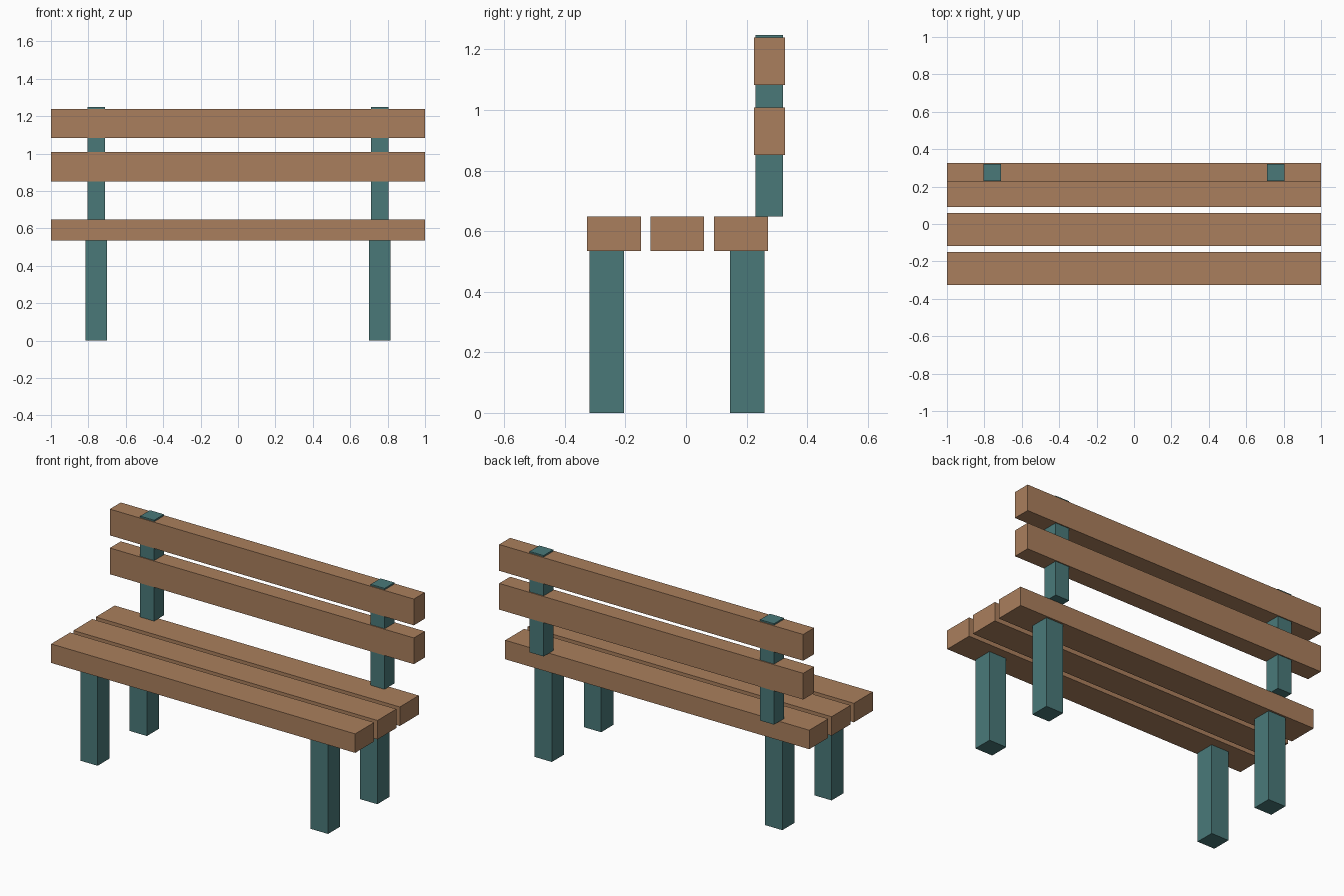
import bpy

cube = bpy.data.objects.get("Cube")
if cube:
    bpy.data.objects.remove(cube, do_unlink=True)


def make_material(name, rgb):
    mat = bpy.data.materials.new(name)
    mat.use_nodes = True
    color = (*rgb, 1.0)
    mat.diffuse_color = color
    mat.node_tree.nodes["Principled BSDF"].inputs["Base Color"].default_value = color
    return mat


def box(name, x, y, z, mat):
    """Box spanning the (low, high) ranges on each axis."""
    spans = (x, y, z)
    bpy.ops.mesh.primitive_cube_add(size=1, location=[(a + b) / 2 for a, b in spans])
    obj = bpy.context.object
    obj.name = obj.data.name = name
    obj.scale = [b - a for a, b in spans]
    bpy.ops.object.transform_apply(location=False, rotation=False, scale=True)
    obj.data.materials.append(mat)
    return obj


wood = make_material("warm wood", (0.402, 0.212, 0.109))
teal = make_material("teal metal", (0.067, 0.191, 0.191))

LENGTH = (-1.0, 1.0)
SEAT_BOTTOM, SEAT_TOP = 0.535, 0.648

# Three seat planks
for label, y in (("front", -0.238), ("middle", -0.029), ("rear", 0.181)):
    box(f"seat_plank_{label}", LENGTH, (y - 0.089, y + 0.089), (SEAT_BOTTOM, SEAT_TOP), wood)

# Two backrest planks
for label, z in (("lower", 0.93), ("upper", 1.161)):
    box(f"back_plank_{label}", LENGTH, (0.224, 0.327), (z - 0.078, z + 0.078), wood)

# Legs and backrest posts on both sides
for side, x in (("left", 0.758), ("right", -0.758)):
    for label, y in (("front", -0.261), ("rear", 0.202)):
        box(f"{label}_leg_{side}", (x - 0.057, x + 0.057), (y - 0.057, y + 0.057),
            (0.0, SEAT_BOTTOM), teal)
    box(f"back_post_{side}", (x - 0.046, x + 0.046), (0.229, 0.321), (SEAT_TOP, 1.248), teal)
